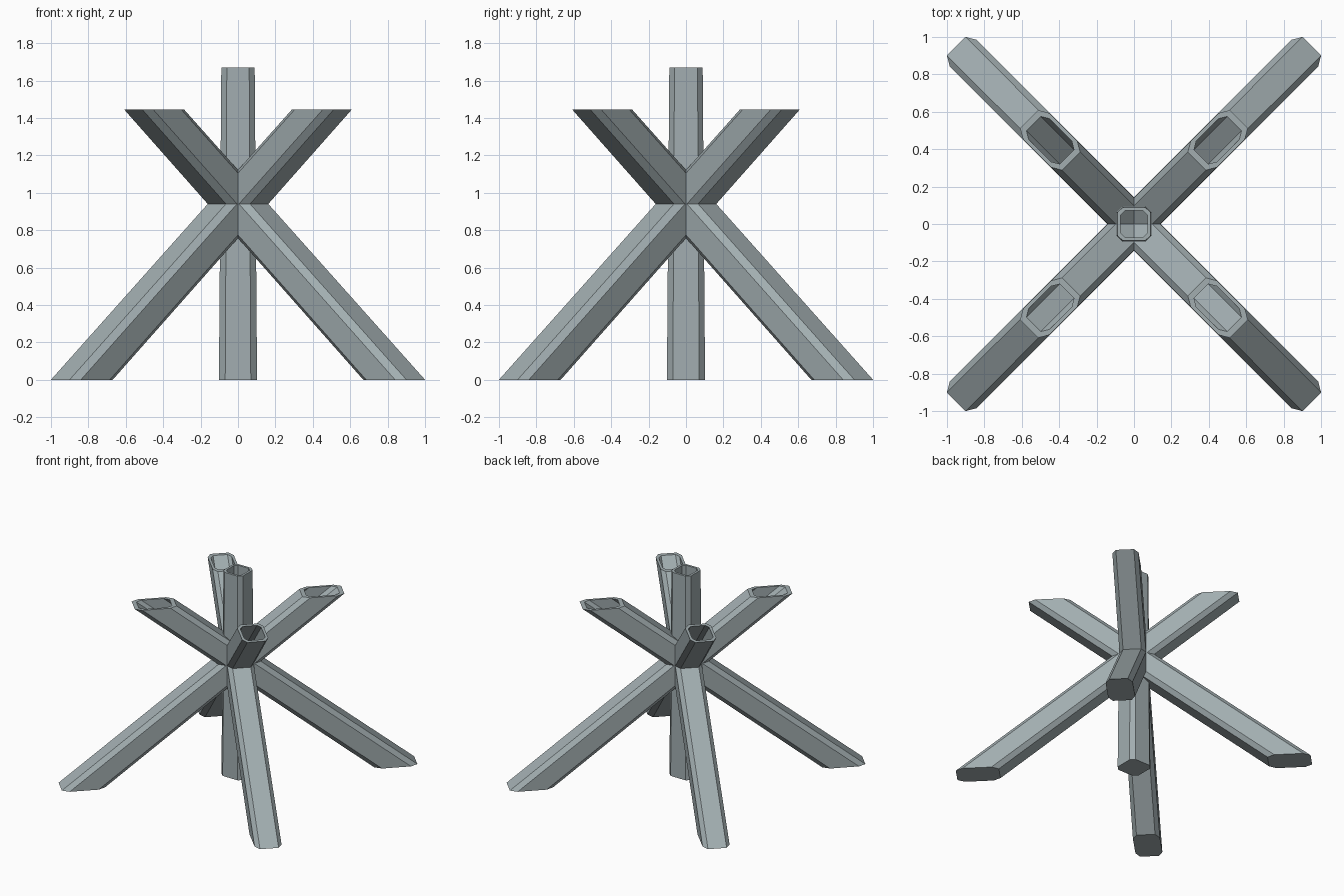
import bpy, bmesh, math

if "Cube" in bpy.data.objects:
    bpy.data.objects.remove(bpy.data.objects["Cube"])

steel = bpy.data.materials.new("grey steel")
steel.diffuse_color = (0.36, 0.42, 0.435, 1)
steel.use_nodes = True
steel.node_tree.nodes["Principled BSDF"].inputs["Base Color"].default_value = steel.diffuse_color


def section(bm, r, t, cr, ct, centre, z, angle):
    """Horizontal chamfered rectangle: half sizes r, t and chamfers cr, ct."""
    pts = [(r, t - ct), (r - cr, t), (cr - r, t), (-r, t - ct),
           (-r, ct - t), (cr - r, -t), (r - cr, -t), (r, ct - t)]
    c, s = math.cos(angle), math.sin(angle)
    return [bm.verts.new(((x + centre) * c - y * s, (x + centre) * s + y * c, z))
            for x, y in pts]


def bridge(bm, a, b):
    for i in range(8):
        j = (i + 1) % 8
        bm.faces.new((a[i], a[j], b[j], b[i]))


def beam(name, foot, top, z_top, z_floor, angle, stretch, taper):
    """Beam with a closed foot and a hollow, open upper end."""
    bm = bmesh.new()

    def ring(z, half):
        f = z / z_top
        k = (1 + (taper - 1) * f) * half
        return section(bm, k * stretch, k, 0.33 * k * stretch, 0.31 * k,
                       foot + (top - foot) * f, z, angle)

    base, rim = ring(0, 0.102), ring(z_top, 0.102)
    lip, floor = ring(z_top, 0.081), ring(z_floor, 0.081)
    bridge(bm, base, rim)
    bridge(bm, rim, lip)
    bridge(bm, lip, floor)
    bm.faces.new(floor)
    bm.faces.new(base[::-1])
    bmesh.ops.recalc_face_normals(bm, faces=bm.faces)
    me = bpy.data.meshes.new(name)
    bm.to_mesh(me)
    bm.free()
    me.materials.append(steel)
    bpy.context.collection.objects.link(bpy.data.objects.new(name, me))


# Upright post in the middle
beam("centre_post", 0, 0, 1.67, 0.95, 0, 1.0, 0.875)

# Four slanted beams crossing at the post
for i in range(4):
    beam("slanted_beam_%d" % (i + 1), -1.181, 0.634, 1.445, 0.98,
         math.radians(45 + 90 * i), 1.6, 0.97)
